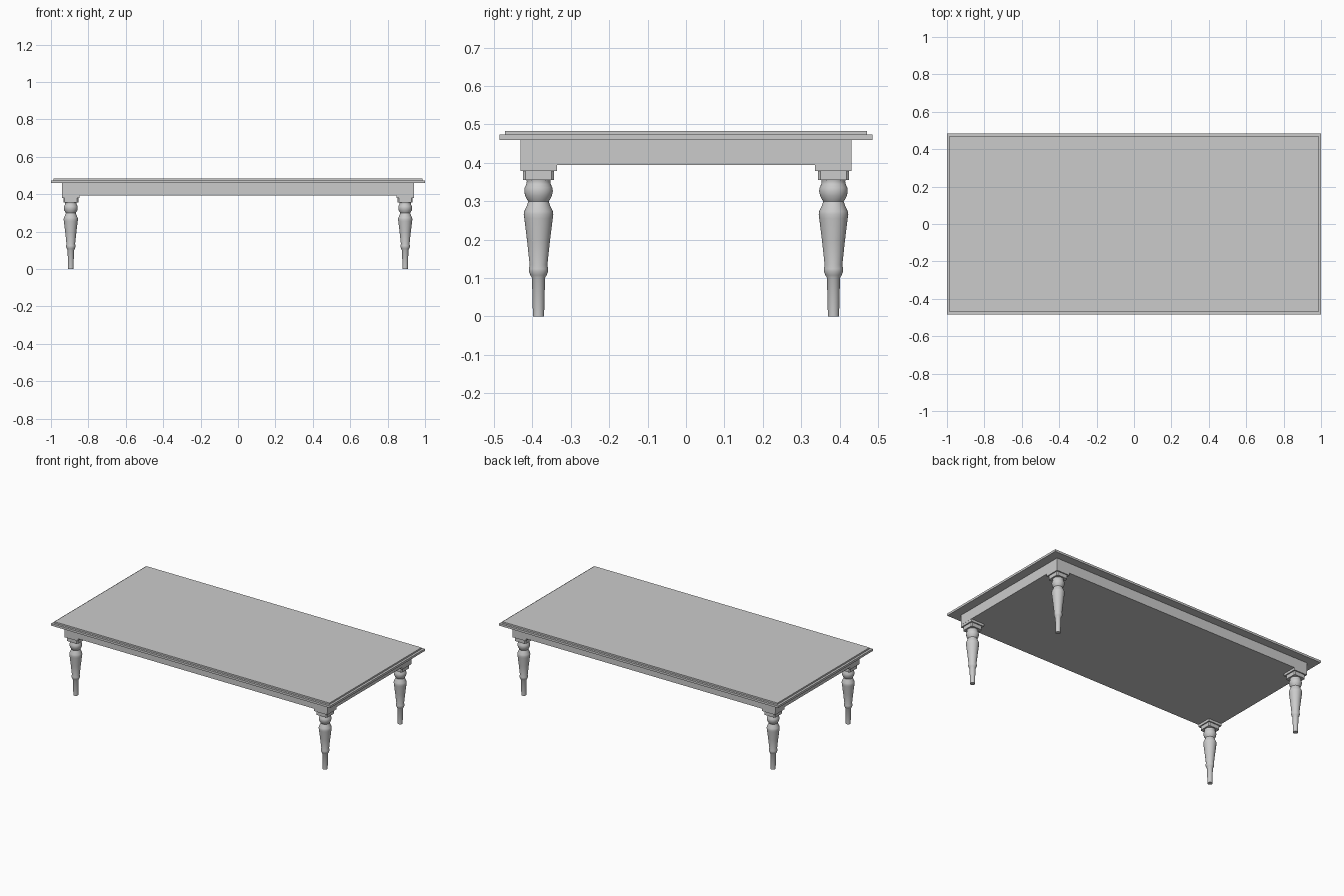
import bpy, bmesh, math

if "Cube" in bpy.data.objects:
    bpy.data.objects.remove(bpy.data.objects["Cube"])

LEG_X, LEG_Y = 0.894, 0.384


def box(name, hx, hy, z0, z1, x=0, y=0, chamfer=0):
    bm = bmesh.new()
    bmesh.ops.create_cube(bm, size=1)
    for v in bm.verts:
        v.co = (v.co.x * 2 * hx, v.co.y * 2 * hy, z0 + (v.co.z + 0.5) * (z1 - z0))
    if chamfer:
        upright = [e for e in bm.edges if abs(e.verts[0].co.z - e.verts[1].co.z) > 1e-4]
        bmesh.ops.bevel(bm, geom=upright, offset=chamfer, segments=1, affect='EDGES')
    me = bpy.data.meshes.new(name)
    bm.to_mesh(me)
    bm.free()
    ob = bpy.data.objects.new(name, me)
    ob.location = (x, y, 0)
    bpy.context.collection.objects.link(ob)
    return ob


def turned(name, profile, x, y, sides=32):
    bm = bmesh.new()
    rings = [[bm.verts.new((r * math.cos(2 * math.pi * i / sides),
                            r * math.sin(2 * math.pi * i / sides), z))
              for i in range(sides)] for r, z in profile]
    for a, b in zip(rings, rings[1:]):
        for i in range(sides):
            j = (i + 1) % sides
            bm.faces.new((a[i], a[j], b[j], b[i]))
    bm.faces.new(rings[0][::-1])
    bm.faces.new(rings[-1])
    me = bpy.data.meshes.new(name)
    bm.to_mesh(me)
    bm.free()
    ob = bpy.data.objects.new(name, me)
    ob.location = (x, y, 0)
    bpy.context.collection.objects.link(ob)
    bpy.ops.object.select_all(action='DESELECT')
    ob.select_set(True)
    bpy.context.view_layer.objects.active = ob
    bpy.ops.object.shade_smooth_by_angle(angle=math.radians(35))


# Stepped tabletop and solid apron
box("tabletop_lower", 1.0, 0.485, 0.459, 0.473)
box("tabletop_upper", 0.986, 0.471, 0.473, 0.483)
box("apron", 0.942, 0.431, 0.394, 0.459)

# Turned leg profile (radius, height) from foot to collar
profile = [(0.0145, 0), (0.017, 0.100), (0.021, 0.107), (0.025, 0.117), (0.025, 0.124),
           (0.023, 0.134), (0.030, 0.198), (0.037, 0.255), (0.0385, 0.266),
           (0.037, 0.274), (0.030, 0.289), (0.0265, 0.299), (0.029, 0.303),
           (0.035, 0.314), (0.0372, 0.326), (0.036, 0.335), (0.032, 0.344),
           (0.0305, 0.350), (0.032, 0.356)]

# Four corners: block, chamfered collar and leg
for fy, sy in (("front", -1), ("back", 1)):
    for fx, sx in (("left", -1), ("right", 1)):
        x, y = sx * LEG_X, sy * LEG_Y
        tag = f"{fy}_{fx}"
        box(tag + "_corner_block", 0.0475, 0.0475, 0.379, 0.459, x, y)
        box(tag + "_collar", 0.040, 0.040, 0.355, 0.379, x, y, chamfer=0.006)
        turned(tag + "_leg", profile, x, y)
